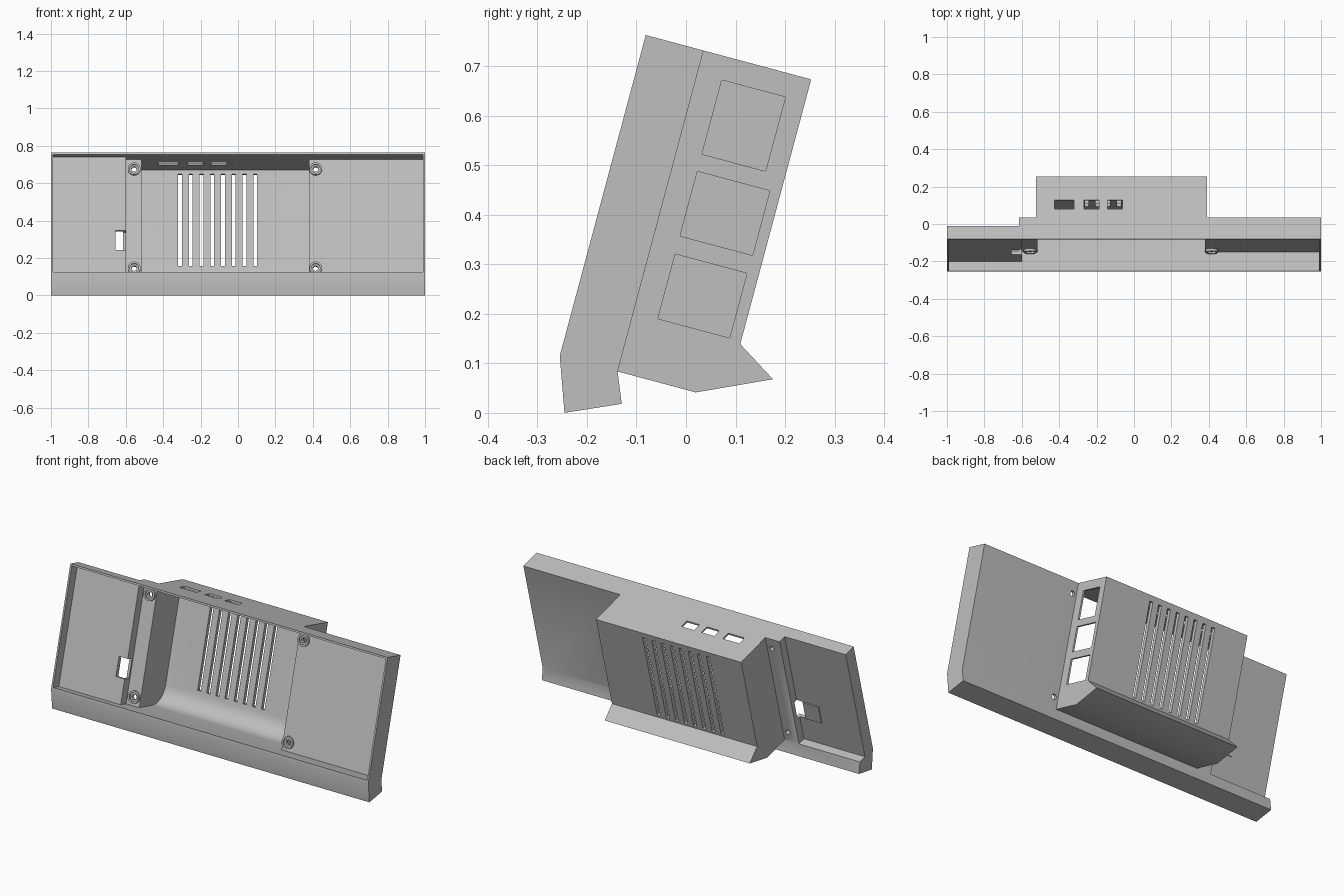
import bpy, bmesh, math
from mathutils import Matrix

if "Cube" in bpy.data.objects:
    bpy.data.objects.remove(bpy.data.objects["Cube"])

TILT = math.radians(15)
C, S = math.cos(TILT), math.sin(TILT)
# Local frame: x across, s = depth behind the front face, t = height along it
FRAME = Matrix(((1, 0, 0, 0), (0, C, S, -0.255), (0, -S, C, 0.115), (0, 0, 0, 1)))

grey = bpy.data.materials.new("light_grey_plastic")
grey.diffuse_color = (0.52, 0.52, 0.52, 1)
grey.use_nodes = True
grey.node_tree.nodes["Principled BSDF"].inputs["Base Color"].default_value = grey.diffuse_color


def finish(bm, name):
    bmesh.ops.recalc_face_normals(bm, faces=bm.faces)
    bm.transform(FRAME)
    mesh = bpy.data.meshes.new(name)
    bm.to_mesh(mesh)
    bm.free()
    mesh.materials.append(grey)
    ob = bpy.data.objects.new(name, mesh)
    bpy.context.collection.objects.link(ob)
    return ob


def prism(name, x0, x1, profile):
    """Extrude an (s, t) profile from x0 to x1."""
    bm = bmesh.new()
    face = bm.faces.new([bm.verts.new((x0, s, t)) for s, t in profile])
    ext = bmesh.ops.extrude_face_region(bm, geom=[face])
    moved = [v for v in ext["geom"] if isinstance(v, bmesh.types.BMVert)]
    bmesh.ops.translate(bm, verts=moved, vec=(x1 - x0, 0, 0))
    return finish(bm, name)


def block(name, x0, x1, s0, s1, t0, t1):
    return prism(name, x0, x1, [(s0, t0), (s1, t0), (s1, t1), (s0, t1)])


def rod(name, x, t, s0, s1, r0, r1):
    """Cylinder or cone running along the depth axis."""
    bm = bmesh.new()
    place = Matrix.Translation((x, (s0 + s1) / 2, t)) @ Matrix.Rotation(-math.pi / 2, 4, "X")
    bmesh.ops.create_cone(bm, cap_ends=True, segments=32, radius1=r0, radius2=r1,
                          depth=s1 - s0, matrix=place)
    return finish(bm, name)


def combine(body, other, op):
    mod = body.modifiers.new(op, "BOOLEAN")
    mod.operation, mod.object, mod.solver = op, other, "EXACT"
    bpy.context.view_layer.objects.active = body
    bpy.ops.object.modifier_apply(modifier=mod.name)
    bpy.data.objects.remove(other, do_unlink=True)


H, W = 0.671, 0.010   # panel height, rim thickness
FOOT = [(0, 0), (0.039, -0.1085), (0.146, -0.061), (0.121, 0)]

# Thin panel with the angled foot, full width
housing = prism("housing", -1, 1, FOOT + [(0.074, 0), (0.074, H), (0, H)])
# Thicker panel from the left step to the right end
combine(housing, prism("thick_panel", -0.615, 1, FOOT + [(0.121, H), (0, H)]), "UNION")
# Rear box with flared lower lip
combine(housing, prism("rear_box", -0.525, 0.39, [
    (0.06, 0), (0.2845, 0), (0.428, 0.066), (0.346, 0.1175), (0.346, H), (0.06, H)]), "UNION")

# Hollow interior, open at the front
combine(housing, block("left_cavity", -1 + W, -0.5, -0.1, 0.055, W, H - W), "DIFFERENCE")
combine(housing, block("main_cavity", -0.6, 1 - W, -0.1, 0.105, W, H - W), "DIFFERENCE")
curve = [(0.225 + 0.1 * math.sin(a), 0.11 - 0.1 * math.cos(a))
         for a in (math.pi / 2 * i / 8 for i in range(9))]
combine(housing, prism("box_cavity", -0.517, 0.38,
                       [(-0.1, W)] + curve + [(0.325, H - W), (-0.1, H - W)]), "DIFFERENCE")

# Screw bosses with countersunk through holes
for x in (-0.555, 0.415):
    for t in (0.058, 0.607):
        combine(housing, rod("boss", x, t, 0.091, 0.112, 0.034, 0.034), "UNION")
        combine(housing, rod("sink", x, t, 0.085, 0.101, 0.024, 0.024), "DIFFERENCE")
        combine(housing, rod("hole", x, t, 0.08, 0.15, 0.014, 0.014), "DIFFERENCE")

# Vertical vent slots in the back
for i in range(8):
    x = -0.31 + i * 0.0575
    combine(housing, block("slot", x - 0.01, x + 0.01, 0.31, 0.37, 0.13, 0.64), "DIFFERENCE")

# Port openings in the top
for x0, x1 in ((-0.425, -0.322), (-0.267, -0.187), (-0.142, -0.062)):
    combine(housing, block("port", x0, x1, 0.167, 0.217, 0.64, 0.70), "DIFFERENCE")

# Three openings in the right wall of the box
for s1, t0, t1 in ((0.305, 0.468, 0.623), (0.3235, 0.297, 0.432), (0.322, 0.124, 0.259)):
    combine(housing, block("side_window", 0.36, 0.41, 0.172, s1, t0, t1), "DIFFERENCE")

# Cable notch through the left panel and step wall
combine(housing, block("notch", -0.655, -0.59, 0.03, 0.095, 0.147, 0.255), "DIFFERENCE")

# Small pad behind the left panel beside the notch
block("cable_pad", -0.755, -0.656, 0.072, 0.079, 0.147, 0.255)

# Crisp edges, smooth curves
bpy.ops.object.select_all(action="DESELECT")
housing.select_set(True)
bpy.context.view_layer.objects.active = housing
bpy.ops.object.shade_smooth_by_angle(angle=math.radians(30))
